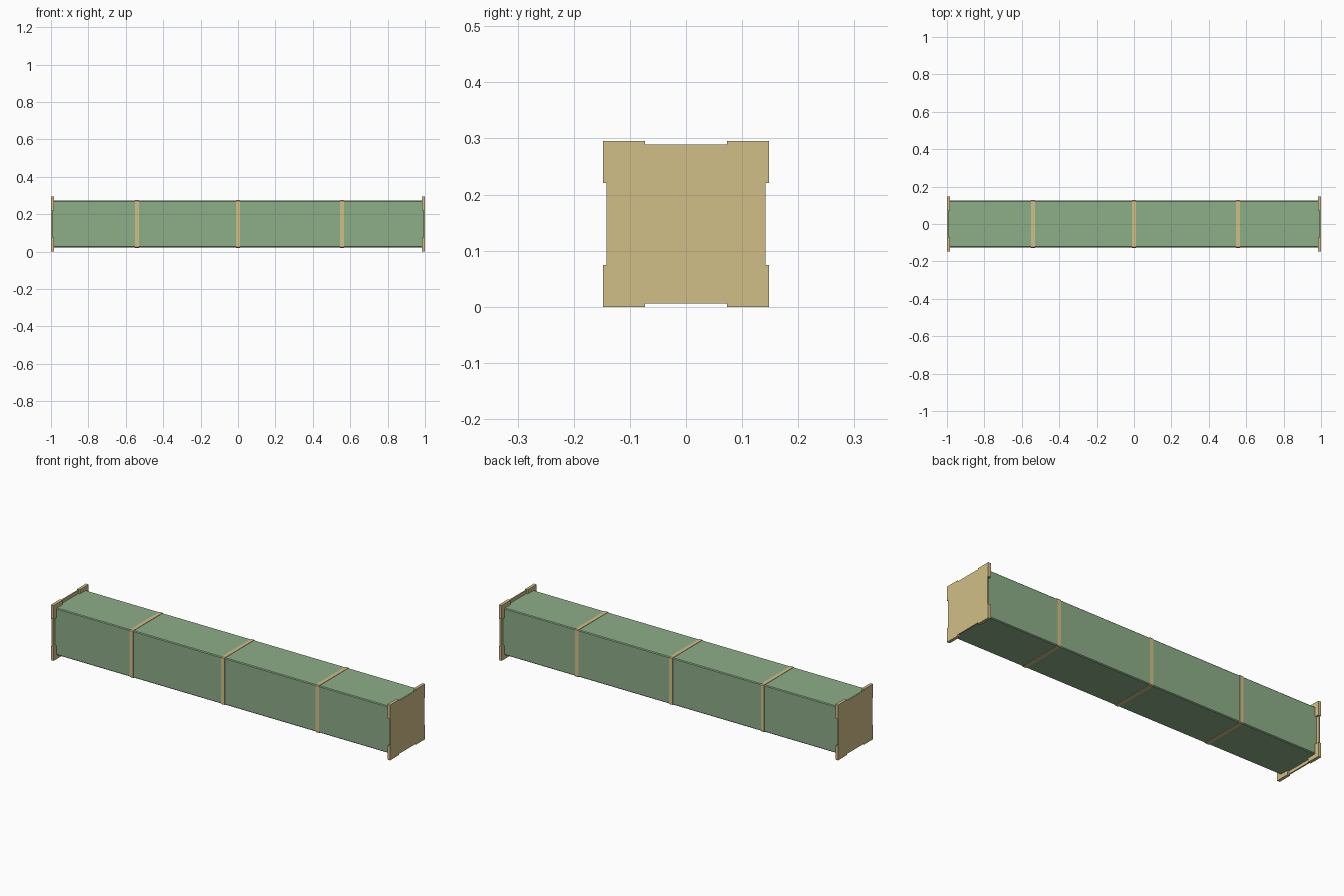
import bpy, bmesh

if "Cube" in bpy.data.objects:
    bpy.data.objects.remove(bpy.data.objects["Cube"])

CZ = 0.1475  # height of the beam axis


def material(name, color):
    m = bpy.data.materials.new(name)
    m.diffuse_color = color
    m.use_nodes = True
    m.node_tree.nodes["Principled BSDF"].inputs["Base Color"].default_value = m.diffuse_color
    return m


GREEN = material("green_paint", (0.27, 0.42, 0.25, 1))
TAN = material("tan_trim", (0.64, 0.52, 0.25, 1))


def box(name, x0, x1, y0, y1, z0, z1, mat, bevel=0.0):
    bm = bmesh.new()
    bmesh.ops.create_cube(bm, size=1)
    for v in bm.verts:
        v.co.x = x0 if v.co.x < 0 else x1
        v.co.y = y0 if v.co.y < 0 else y1
        v.co.z = CZ + (z0 if v.co.z < 0 else z1)
    if bevel:
        long_edges = [e for e in bm.edges
                      if abs(e.verts[0].co.x - e.verts[1].co.x) > 1e-4]
        bmesh.ops.bevel(bm, geom=long_edges, offset=bevel, segments=1,
                        affect='EDGES', profile=0.5)
    me = bpy.data.meshes.new(name)
    bm.to_mesh(me)
    bm.free()
    me.materials.append(mat)
    ob = bpy.data.objects.new(name, me)
    bpy.context.collection.objects.link(ob)
    return ob


# Square beam with slightly eased long edges
R = 0.125
box("beam_body", -0.994, 0.994, -R, R, -R, R, GREEN, 0.004)

# Thin bands wrapped around the beam
B = 0.127
for i, x in enumerate((-0.54, 0.0, 0.556)):
    box(f"band_{i + 1}", x - 0.01, x + 0.01, -B, B, -B, B, TAN, 0.004)


def end_plate(name, s):
    # Outline with a shallow notch in the middle of each side
    o, n, h = 0.1475, 0.1415, 0.073
    side = [(-o, -o), (-h, -o), (-h, -n), (h, -n), (h, -o)]
    outline = []
    for _ in range(4):
        outline += side
        side = [(-z, y) for y, z in side]
    bm = bmesh.new()
    face = bm.faces.new([bm.verts.new((s * 0.993, y, CZ + z)) for y, z in outline])
    ext = bmesh.ops.extrude_face_region(bm, geom=[face])
    for v in ext["geom"]:
        if isinstance(v, bmesh.types.BMVert):
            v.co.x = s
    bmesh.ops.recalc_face_normals(bm, faces=bm.faces)
    me = bpy.data.meshes.new(name)
    bm.to_mesh(me)
    bm.free()
    me.materials.append(TAN)
    bpy.context.collection.objects.link(bpy.data.objects.new(name, me))


# End plates with thicker corner pads on the inner side
for s, label in ((-1, "left"), (1, "right")):
    end_plate(f"end_plate_{label}", s)
    xa, xb = sorted((s * 0.984, s * 0.993))
    k = 0
    for sy in (-1, 1):
        for sz in (-1, 1):
            k += 1
            ya, yb = sorted((sy * 0.073, sy * 0.1475))
            za, zb = sorted((sz * 0.073, sz * 0.1475))
            box(f"corner_pad_{label}_{k}", xa, xb, ya, yb, za, zb, TAN)
